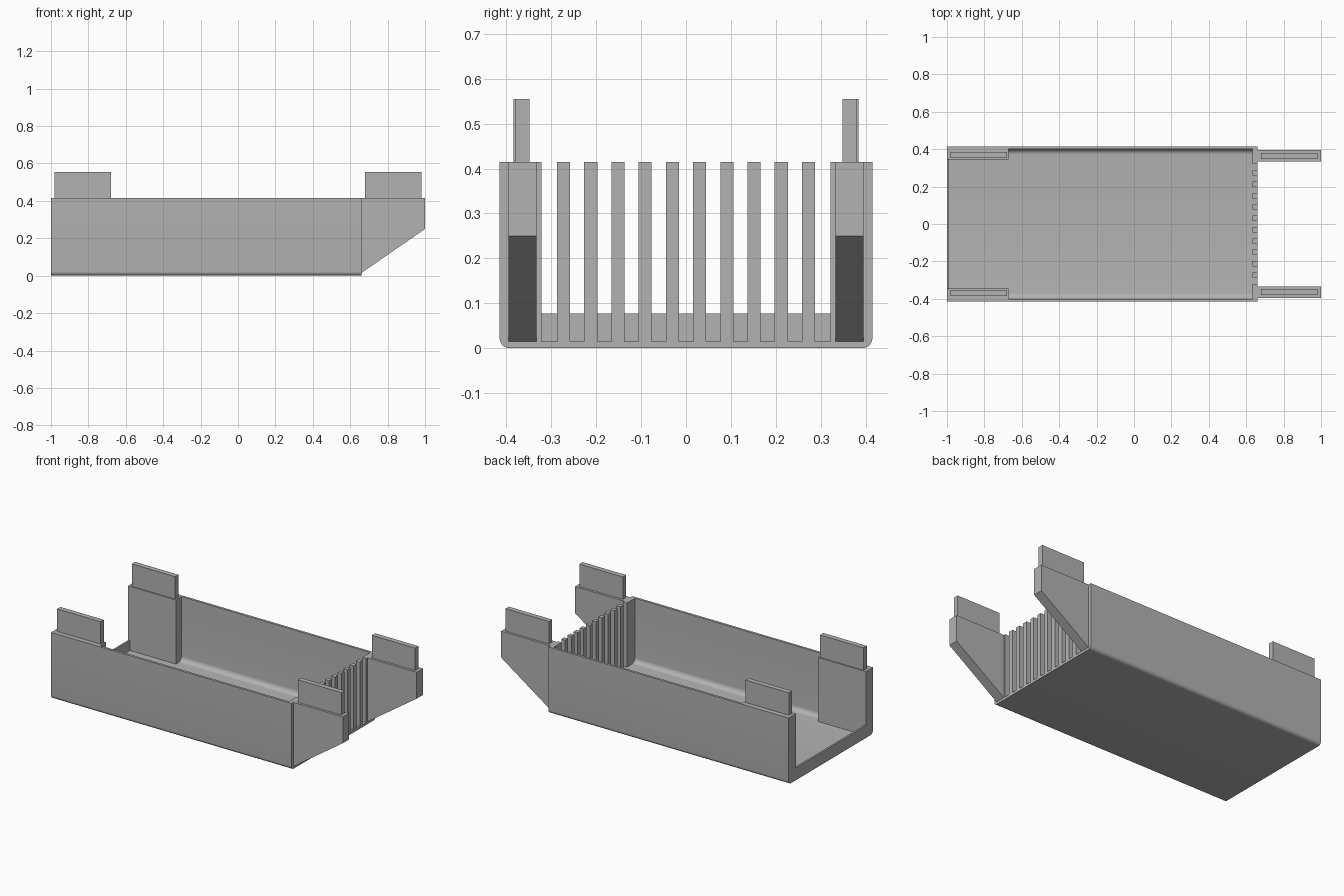
import bpy
import math

default = bpy.data.objects.get("Cube")
if default:
    bpy.data.objects.remove(default, do_unlink=True)

grey = bpy.data.materials.new("plain grey")
grey.use_nodes = True
colour = (0.45, 0.45, 0.45, 1)
grey.diffuse_color = colour
grey.node_tree.nodes["Principled BSDF"].inputs["Base Color"].default_value = colour

HALF, TOP, THICK = 0.415, 0.415, 0.015
BACK, FRONT = -1.0, 0.66
RIB_X = 0.633


def prism(name, outline, axis, start, end):
    """Extrude a closed outline along x (outline in y,z) or y (outline in x,z)."""
    def place(p, d):
        return (d, p[0], p[1]) if axis == "x" else (p[0], d, p[1])
    n = len(outline)
    verts = [place(p, d) for d in (start, end) for p in outline]
    faces = [tuple(range(n)), tuple(range(2 * n - 1, n - 1, -1))]
    faces += [(i, i + n, (i + 1) % n + n, (i + 1) % n) for i in range(n)]
    mesh = bpy.data.meshes.new(name)
    mesh.from_pydata(verts, [], faces)
    mesh.materials.append(grey)
    obj = bpy.data.objects.new(name, mesh)
    bpy.context.collection.objects.link(obj)
    # Consistent outward normals
    bpy.context.view_layer.objects.active = obj
    obj.select_set(True)
    bpy.ops.object.mode_set(mode="EDIT")
    bpy.ops.mesh.select_all(action="SELECT")
    bpy.ops.mesh.normals_make_consistent(inside=False)
    bpy.ops.object.mode_set(mode="OBJECT")
    obj.select_set(False)
    return obj


def box(name, x, y, z):
    outline = [(y[0], z[0]), (y[1], z[0]), (y[1], z[1]), (y[0], z[1])]
    return prism(name, outline, "x", *x)


def corner(cy, cz, radius, steps=8):
    """Lower +y quarter arc, from the floor up to the wall."""
    angles = [math.pi / 2 * i / steps for i in range(steps + 1)]
    return [(cy + radius * math.sin(a), cz - radius * math.cos(a)) for a in angles]


def mirrored(points):
    return [(-y, z) for y, z in reversed(points)]


# Thin tray shell with rounded lower corners
outer_r, inner_r = 0.022, 0.03
inner = HALF - THICK
outside = corner(HALF - outer_r, outer_r, outer_r) + [(HALF, TOP)]
inside = corner(inner - inner_r, THICK + inner_r, inner_r) + [(inner, TOP)]
section = mirrored(outside) + outside + list(reversed(inside)) + list(reversed(mirrored(inside)))
tray = prism("tray_shell", section, "x", BACK, FRONT)
tray.select_set(True)
bpy.ops.object.shade_smooth_by_angle(angle=math.radians(30))
tray.select_set(False)

# Low sill across the open end
box("end_sill", (BACK, -0.988), (-0.345, 0.345), (THICK, 0.077))

# Posts, brackets and tabs on both sides
bracket = [(FRONT, THICK), (1, 0.25), (1, TOP), (FRONT, TOP)]
for side, label in ((1, "back"), (-1, "front")):
    def span(a, b):
        return tuple(sorted((side * a, side * b)))
    box(label + "_corner_post", (BACK, -0.67), span(0.345, inner), (THICK, TOP))
    box(label + "_post_tab", (-0.98, -0.68), span(0.352, 0.384), (TOP, 0.555))
    box(label + "_grille_post", (RIB_X, FRONT), span(0.322, inner), (THICK, TOP))
    prism(label + "_bracket", bracket, "y", *span(0.333, 0.395))
    box(label + "_bracket_tab", (0.68, 0.98), span(0.348, 0.38), (TOP, 0.555))

# Row of upright grille ribs
for i in range(10):
    y = (i - 4.5) * 0.0606
    box("grille_rib_%d" % (i + 1), (RIB_X, FRONT), (y - 0.0145, y + 0.0145), (THICK, TOP))
